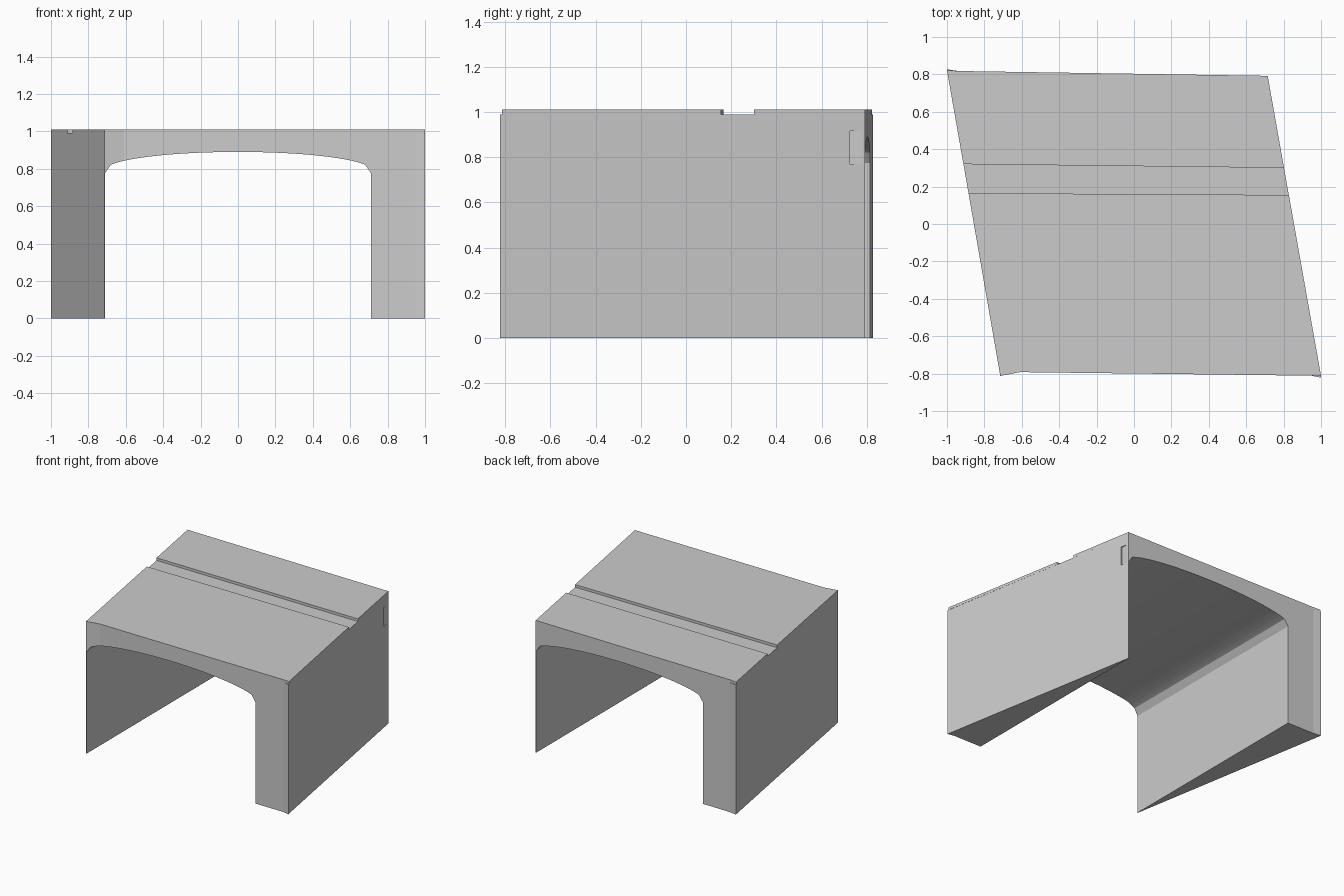
import bpy, bmesh, math
from mathutils import Vector

if "Cube" in bpy.data.objects:
    bpy.data.objects.remove(bpy.data.objects["Cube"])


def prism(name, points, vector):
    """Closed solid made by sweeping a flat polygon along a vector."""
    bm = bmesh.new()
    face = bm.faces.new([bm.verts.new(p) for p in points])
    swept = bmesh.ops.extrude_face_region(bm, geom=[face], use_keep_orig=True)
    verts = [g for g in swept["geom"] if isinstance(g, bmesh.types.BMVert)]
    bmesh.ops.translate(bm, verts=verts, vec=Vector(vector))
    bmesh.ops.recalc_face_normals(bm, faces=bm.faces)
    mesh = bpy.data.meshes.new(name)
    bm.to_mesh(mesh)
    bm.free()
    obj = bpy.data.objects.new(name, mesh)
    bpy.context.collection.objects.link(obj)
    return obj


def slab(name, plan, z0, z1):
    return prism(name, [(x, y, z0) for x, y in plan], (0, 0, z1 - z0))


def cut(target, cutter):
    mod = target.modifiers.new("cut", "BOOLEAN")
    mod.operation, mod.solver, mod.object = "DIFFERENCE", "EXACT", cutter
    bpy.context.view_layer.objects.active = target
    bpy.ops.object.modifier_apply(modifier=mod.name)
    bpy.data.objects.remove(cutter)


# Skewed bridge plan
DECK = 0.99
TOP = 1.01
front = [(-0.715, -0.812), (-0.61, -0.792), (0.95, -0.811)]
back = [(0.715, 0.792), (-0.94, 0.818), (-1.0, 0.827)]
body = slab("bridge_body", front + [(1.0, -0.822)] + back, 0, DECK)

# Straight vaulted passage through the skewed block
N = 28
arch = []
for i in range(N + 1):
    x = 0.68 * math.cos(math.pi * i / N)
    arch.append((x, 0.79 + 0.1 * math.sqrt(1 - (x / 0.716) ** 2)))
profile = [(-0.712, -0.2), (0.712, -0.2), (0.712, 0.775)] + arch + [(-0.712, 0.775)]
cut(body, prism("passage_cutter", [(x, -1.2, z) for x, z in profile], (0, 2.4, 0)))

# Shallow recess at the thin rear corner
cut(body, slab("recess_cutter", [(0.717, 0.725), (0.8, 0.725), (0.8, 0.9), (0.717, 0.9)], 0.77, 0.915))

# Two deck slabs with a channel between them
slab("front_deck", front + [(1.0, -0.813), (0.828, 0.155), (-0.885, 0.165)], DECK, TOP)
slab("rear_deck", [(-0.912, 0.32), (0.802, 0.30), (0.715, 0.792), (-0.94, 0.818), (-1.0, 0.822)], DECK, TOP)
